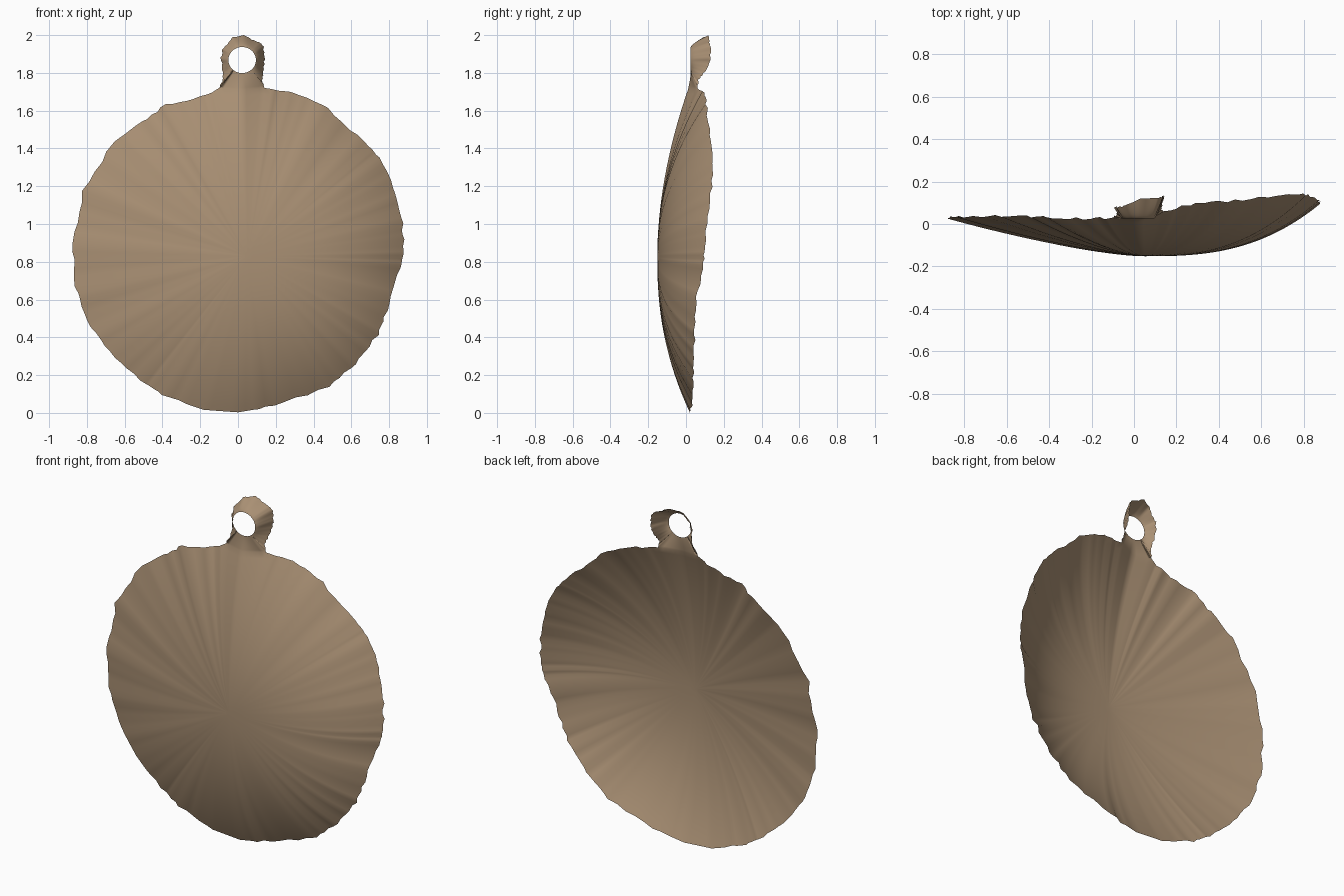
import bpy, bmesh, math, random

if "Cube" in bpy.data.objects:
    bpy.data.objects.remove(bpy.data.objects["Cube"])

random.seed(4)
STEPS = 5

# Disc rim (x, z, y), counter-clockwise from the right
RIM = [(.88, .86, .10), (.87, 1.0, .11), (.82, 1.2, .135), (.75, 1.35, .145), (.675, 1.43, .135),
       (.474, 1.61, .11), (.29, 1.70, .10), (.14, 1.72, .06), (.02, 1.71, .01), (-.10, 1.72, .03),
       (-.20, 1.67, .025), (-.38, 1.63, .03), (-.51, 1.54, .035), (-.66, 1.43, .04), (-.82, 1.17, .035),
       (-.875, .90, .03), (-.86, .67, .03), (-.80, .49, .025), (-.68, .32, .02), (-.52, .17, .02),
       (-.40, .10, .02), (-.18, .016, .02), (0, .003, .02), (.19, .035, .03), (.48, .14, .035),
       (.62, .26, .04), (.74, .41, .045), (.80, .58, .05), (.855, .76, .085)]

# Outer edge of the hanging loop, including the neck
LOOP = [(.14, 1.87, .13), (.135, 1.94, .13), (.10, 1.965, .12), (.03, 2.0, .12), (-.03, 1.985, .09),
        (-.08, 1.93, .08), (-.09, 1.88, .08), (-.08, 1.80, .06), (-.085, 1.75, .04), (-.10, 1.72, .03),
        (.02, 1.71, .01), (.14, 1.72, .06), (.13, 1.76, .065), (.135, 1.81, .10)]


def resample(points, jitter):
    """Subdivide a closed outline and roughen it, leaving the neck seam clean."""
    out = []
    for a, b in zip(points, points[1:] + points[:1]):
        for s in range(STEPS):
            t = s / STEPS
            p = [u + (v - u) * t for u, v in zip(a, b)]
            seam = abs(p[0] - .02) < .13 and 1.70 < p[1] < 1.725
            if not seam and p[1] > .02 and p[1] < 1.99:
                p = [c + random.uniform(-jitter, jitter) for c in p]
            out.append(p)
    return out


def skin(bm, rings):
    """Join a list of closed rings of (x, y, z) with quads."""
    rows = [[bm.verts.new(c) for c in ring] for ring in rings]
    n = len(rows[0])
    for a, b in zip(rows, rows[1:]):
        for i in range(n):
            j = (i + 1) % n
            bm.faces.new((a[i], b[i], b[j], a[j]))
    return rows


bm = bmesh.new()

# Domed disc: flatter bowl on the left, tighter curl on the right
CX, CZ, CY = .05, .83, -.152


def dome(p, t):
    ang = math.atan2(p[1] - CZ, p[0] - CX)
    power = 2.1 + .65 * math.cos(ang) - .2 * math.sin(ang)
    return (CX + (p[0] - CX) * t, CY + (p[2] - CY) * t ** power, CZ + (p[1] - CZ) * t)


rim = resample(RIM, .006)
rows = skin(bm, [[dome(p, k / 28) for p in rim] for k in range(1, 29)])
centre = bm.verts.new((CX, CY, CZ))
for i, v in enumerate(rows[0]):
    bm.faces.new((centre, v, rows[0][(i + 1) % len(rim)]))

# Hanging loop: flat at the hole, curling back to its outer edge
HX, HZ, HY = .022, 1.868, .025


def curl(p, t):
    ang = math.atan2(p[1] - HZ, p[0] - HX)
    x, z = HX + .073 * math.cos(ang), HZ + .069 * math.sin(ang)
    return (x + (p[0] - x) * t, HY + (p[2] - HY) * t ** 1.4, z + (p[1] - z) * t)


edge = resample(LOOP, .004)
skin(bm, [[curl(p, k / 8) for p in edge] for k in range(9)])

# Weld the neck seam
bmesh.ops.remove_doubles(bm, verts=bm.verts[:], dist=.0005)
bmesh.ops.recalc_face_normals(bm, faces=bm.faces[:])
if sum(f.normal.y * f.calc_area() for f in bm.faces) > 0:
    bmesh.ops.reverse_faces(bm, faces=bm.faces[:])
for f in bm.faces:
    f.smooth = True

mesh = bpy.data.meshes.new("domed_disc_with_loop")
bm.to_mesh(mesh)
bm.free()
obj = bpy.data.objects.new("domed_disc_with_loop", mesh)
bpy.context.collection.objects.link(obj)

mat = bpy.data.materials.new("bronze_brown")
mat.diffuse_color = (.40, .28, .175, 1)
mat.use_nodes = True
mat.node_tree.nodes["Principled BSDF"].inputs["Base Color"].default_value = mat.diffuse_color
mesh.materials.append(mat)
